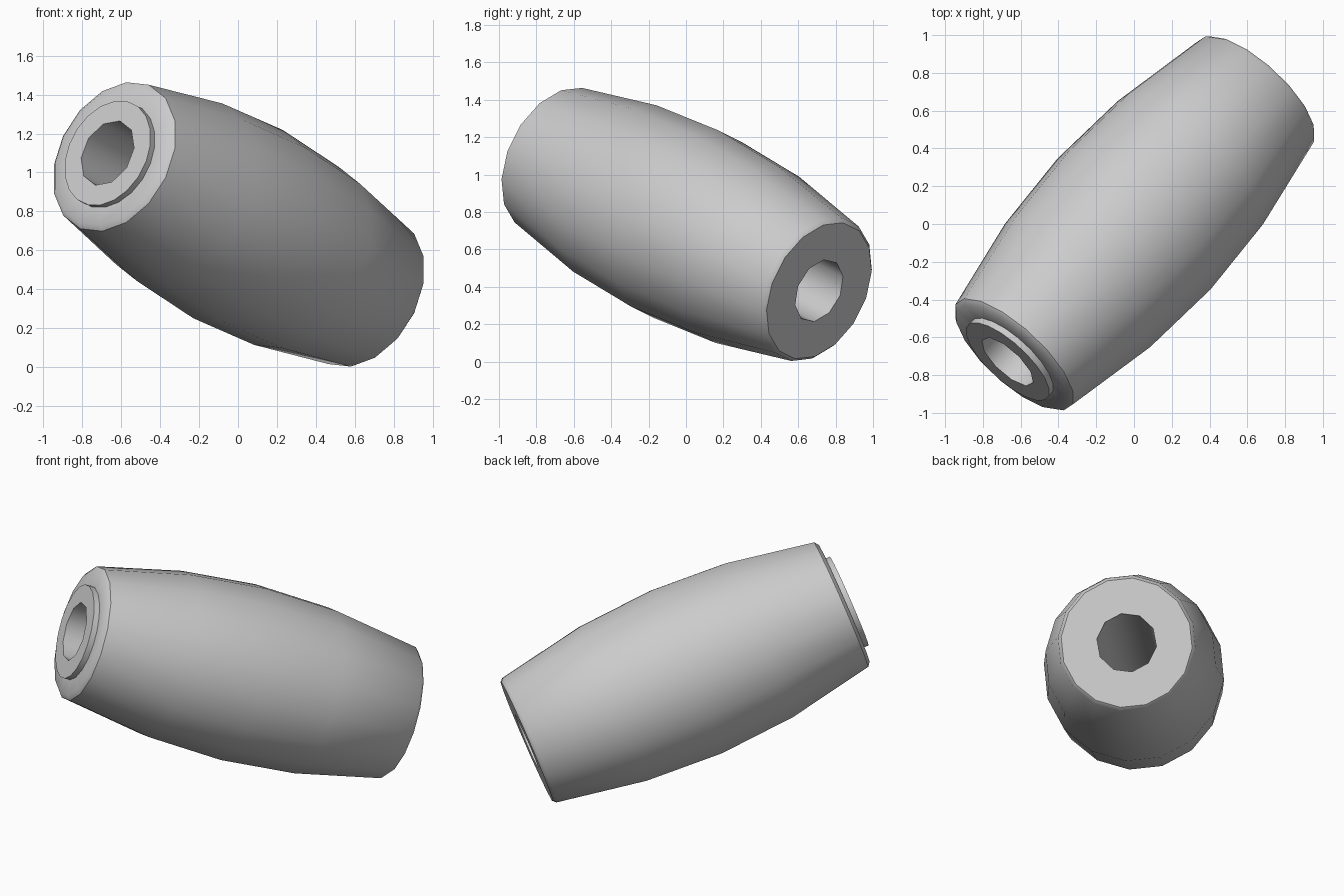
import bpy, bmesh, math
from mathutils import Vector, Matrix

cube = bpy.data.objects.get("Cube")
if cube:
    bpy.data.objects.remove(cube, do_unlink=True)

grey = bpy.data.materials.new("satin grey")
grey.use_nodes = True
colour = (0.6, 0.6, 0.6, 1)
grey.diffuse_color = colour
grey.node_tree.nodes["Principled BSDF"].inputs["Base Color"].default_value = colour

# Tilted axis frame: local z runs along the barrel from front to back
axis = Vector((0.635, 0.691, -0.346)).normalized()
side = (Vector((1, 0, 0)) - axis * axis.x).normalized()
frame = Matrix((side, axis.cross(side), axis)).transposed().to_4x4()
frame.translation = (0, 0, 0.735)


def lathe(name, profile, sides, closed=False, coarse_below=0):
    """Spin (position, radius) pairs; small radii get half as many sides."""
    bm = bmesh.new()
    rings = []
    for t, r in profile:
        ring = []
        for i in range(sides):
            a = 2 * math.pi * (i + 0.5) / sides
            rr = r * math.cos(2 * math.pi / sides) if r < coarse_below and i % 2 else r
            ring.append(bm.verts.new((rr * math.cos(a), rr * math.sin(a), t)))
        rings.append(ring)
    pairs = list(zip(rings, rings[1:]))
    if closed:
        pairs.append((rings[-1], rings[0]))
    for a, b in pairs:
        for i in range(sides):
            j = (i + 1) % sides
            bm.faces.new((a[i], a[j], b[j], b[i]))
    bmesh.ops.recalc_face_normals(bm, faces=bm.faces)
    mesh = bpy.data.meshes.new(name)
    bm.to_mesh(mesh)
    bm.free()
    mesh.materials.append(grey)
    ob = bpy.data.objects.new(name, mesh)
    bpy.context.collection.objects.link(ob)
    mesh.transform(frame)
    bpy.ops.object.select_all(action='DESELECT')
    ob.select_set(True)
    bpy.context.view_layer.objects.active = ob
    bpy.ops.object.shade_smooth_by_angle(angle=math.radians(40))
    return ob


# Bulging outer sleeve with softly broken end edges
lathe("barrel_sleeve", [
    (-1.02, 0.28), (-1.02, 0.385), (-1.0, 0.41), (-0.47, 0.507), (0, 0.536),
    (0.47, 0.507), (1.01, 0.41), (1.03, 0.39), (1.03, 0.28)], 16, closed=True)

# Inner tube: proud of the sleeve at the front, flush at the back
lathe("inner_tube", [
    (-1.055, 0.178), (-1.055, 0.287), (1.03, 0.287), (1.03, 0.178)],
    20, closed=True, coarse_below=0.2)
